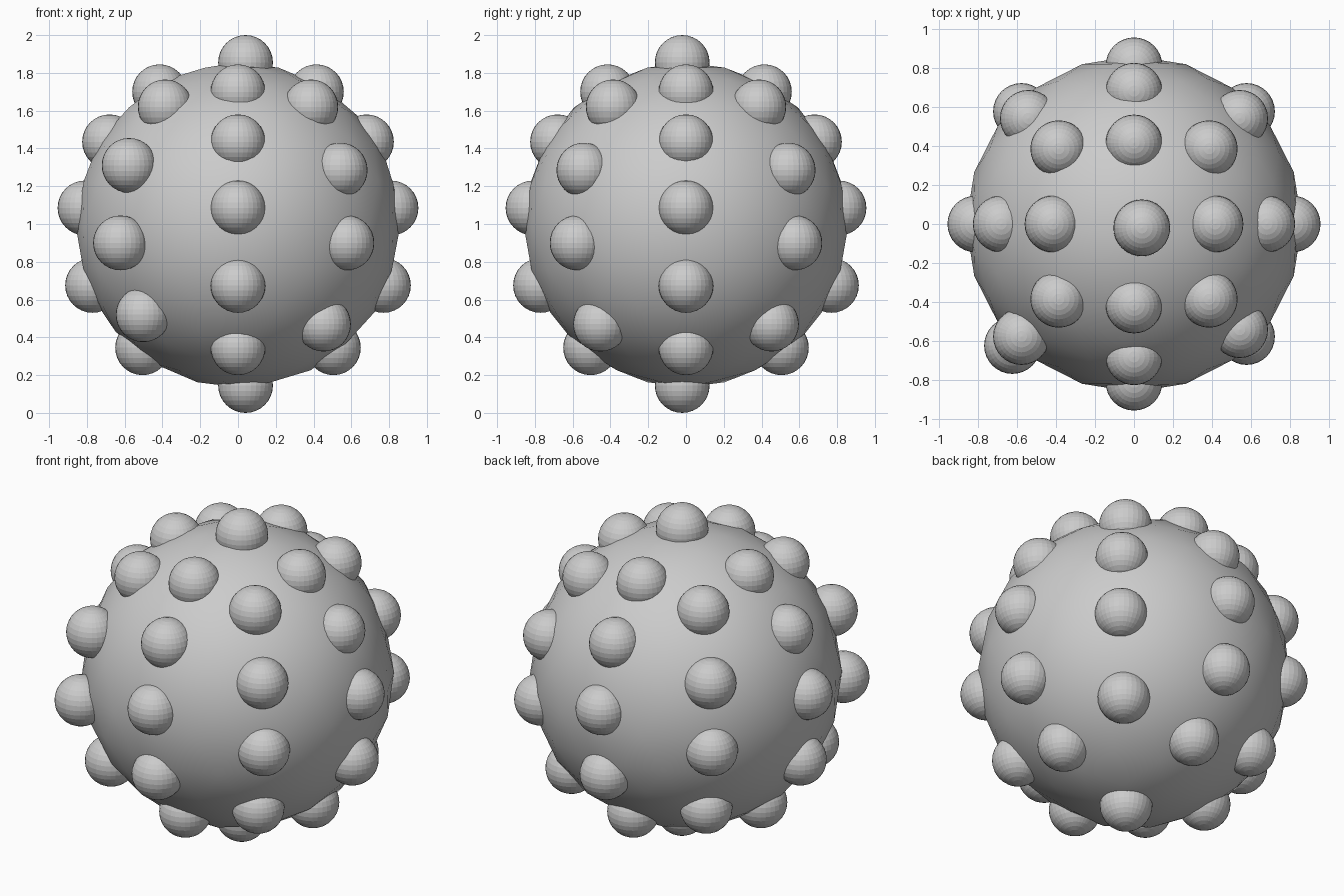
import bpy
from math import radians, cos, sin

if "Cube" in bpy.data.objects:
    bpy.data.objects.remove(bpy.data.objects["Cube"])

R = 0.145  # bump radius

# Body: coarse ball with smooth shading
bpy.ops.mesh.primitive_ico_sphere_add(subdivisions=3, radius=0.86, location=(0, 0, 0.995))
body = bpy.context.object
body.name = "ball_body"
bpy.ops.object.shade_smooth()

# Shared faceted bump mesh
bpy.ops.mesh.primitive_uv_sphere_add(segments=32, ring_count=16, radius=R, location=(0.04, -0.02, 2 - R))
top = bpy.context.object
top.name = "bump_top"
bump_mesh = top.data


def bump(name, x, y, z):
    ob = bpy.data.objects.new(name, bump_mesh)
    ob.location = (x, y, z)
    bpy.context.collection.objects.link(ob)


def column(name, angle, rows):
    a = radians(angle)
    for i, (r, z) in enumerate(rows):
        bump(f"bump_{name}_{i + 1}", r * cos(a), r * sin(a), z)


bump("bump_bottom", 0.04, -0.02, R)

# Columns of bumps (distance from axis, height)
straight = [(0.415, 1.70), (0.68, 1.435), (0.81, 1.085), (0.77, 0.675), (0.505, 0.345)]
diagonal = [(0.545, 1.62), (0.765, 1.285), (0.815, 0.90), (0.64, 0.47)]
raised = [(0.545, 1.62), (0.815, 1.31), (0.88, 0.90), (0.71, 0.52)]

for name, angle in (("right", 0), ("back", 90), ("left", 180), ("front", 270)):
    column(name, angle, straight)
for name, angle in (("back_right", 45), ("back_left", 135), ("front_right", 315)):
    column(name, angle, diagonal)
column("front_left", 225, raised)
